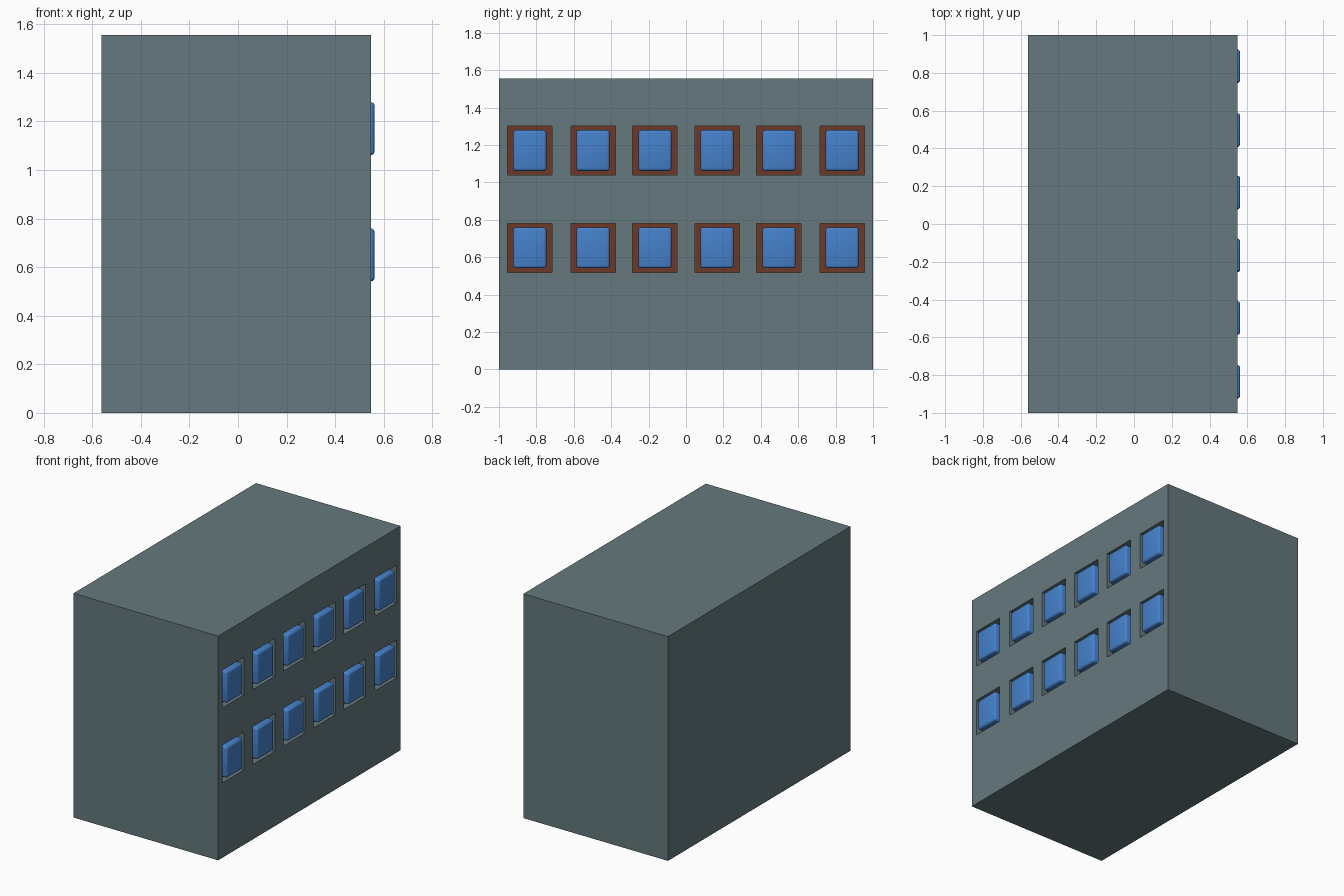
import bpy, bmesh
from mathutils import Matrix, Vector

if "Cube" in bpy.data.objects:
    bpy.data.objects.remove(bpy.data.objects["Cube"])

FRONT, BACK = 0.548, -0.562      # wall plane with windows, opposite wall
HEIGHT, DEPTH = 1.555, 0.05      # block height, recess depth
COLS = [s * y for y in (0.166, 0.497, 0.835) for s in (-1, 1)]
CENTRES = [(y, z) for z in (0.65, 1.17) for y in COLS]


def material(name, rgb):
    m = bpy.data.materials.new(name)
    m.diffuse_color = (*rgb, 1)
    m.use_nodes = True
    m.node_tree.nodes["Principled BSDF"].inputs["Base Color"].default_value = m.diffuse_color
    return m


def boxes(name, spans, mat=None):
    """One object made of boxes given as (min corner, max corner)."""
    bm = bmesh.new()
    for lo, hi in spans:
        lo, hi = Vector(lo), Vector(hi)
        bmesh.ops.create_cube(bm, size=1, matrix=Matrix.Translation((lo + hi) / 2)
                              @ Matrix.Diagonal((*(hi - lo), 1)))
    me = bpy.data.meshes.new(name)
    bm.to_mesh(me)
    bm.free()
    ob = bpy.data.objects.new(name, me)
    bpy.context.collection.objects.link(ob)
    if mat:
        me.materials.append(mat)
    return ob


def window_boxes(x0, x1, w, h):
    return [((x0, y - w / 2, z - h / 2), (x1, y + w / 2, z + h / 2)) for y, z in CENTRES]


wall = material("wall_paint", (0.13, 0.19, 0.205))
brown = material("frame_brown", (0.15, 0.04, 0.02))
blue = material("glass_blue", (0.06, 0.22, 0.6))

# Building block with window recesses cut into one side
block = boxes("building_block", [((BACK, -1, 0), (FRONT, 1, HEIGHT))], wall)
cutter = boxes("recess_cutter", window_boxes(FRONT - DEPTH, FRONT + 0.1, 0.238, 0.262))
cut = block.modifiers.new("recesses", "BOOLEAN")
cut.object, cut.operation, cut.solver = cutter, "DIFFERENCE", "EXACT"
bpy.context.view_layer.objects.active = block
block.select_set(True)
bpy.ops.object.modifier_apply(modifier="recesses")
bpy.data.objects.remove(cutter)

# Brown frame panels lining the back of each recess
boxes("window_frames", window_boxes(FRONT - DEPTH - 0.002, FRONT - DEPTH + 0.002, 0.238, 0.262), brown)

# Blue panes with rounded edges, standing slightly proud of the wall
panes = boxes("window_panes", window_boxes(FRONT - DEPTH - 0.001, 0.562, 0.178, 0.218), blue)
bm = bmesh.new()
bm.from_mesh(panes.data)
edges = [e for e in bm.edges if max(v.co.x for v in e.verts) > FRONT]
bmesh.ops.bevel(bm, geom=edges, offset=0.015, segments=3, profile=0.5, affect="EDGES")
bm.to_mesh(panes.data)
bm.free()
bpy.ops.object.select_all(action="DESELECT")
panes.select_set(True)
bpy.context.view_layer.objects.active = panes
bpy.ops.object.shade_smooth_by_angle()
